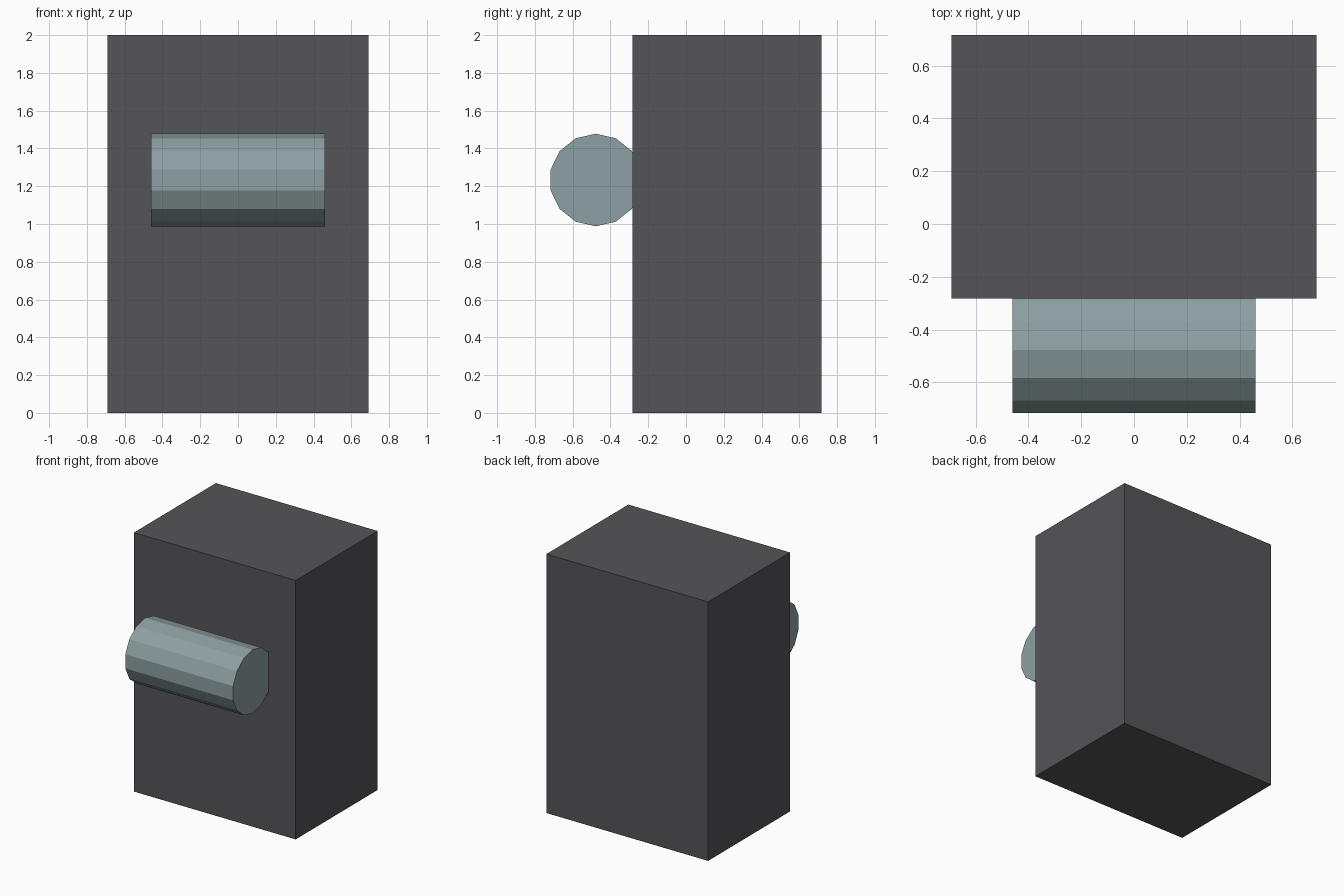
import bpy
from math import pi

if "Cube" in bpy.data.objects:
    bpy.data.objects.remove(bpy.data.objects["Cube"])


def paint(obj, name, color):
    mat = bpy.data.materials.new(name)
    mat.diffuse_color = color
    mat.use_nodes = True
    mat.node_tree.nodes["Principled BSDF"].inputs["Base Color"].default_value = mat.diffuse_color
    obj.data.materials.append(mat)


# Upright rectangular body
bpy.ops.mesh.primitive_cube_add(size=1, location=(0, 0.217, 1))
body = bpy.context.object
body.name = "body"
body.scale = (1.382, 1.0, 2.0)
bpy.ops.object.transform_apply(location=False, rotation=False, scale=True)
paint(body, "dark_grey", (0.09, 0.09, 0.10, 1))

# 14-sided horizontal roll, partly sunk into the front, a corner pointing up
bpy.ops.mesh.primitive_cylinder_add(vertices=14, radius=0.245, depth=0.92,
                                    location=(0, -0.478, 1.233))
roll = bpy.context.object
roll.name = "front_roll"
roll.rotation_euler = (pi / 2, 0, pi / 2)
bpy.ops.object.transform_apply(location=False, rotation=True, scale=False)
paint(roll, "pale_teal_grey", (0.27, 0.35, 0.36, 1))
